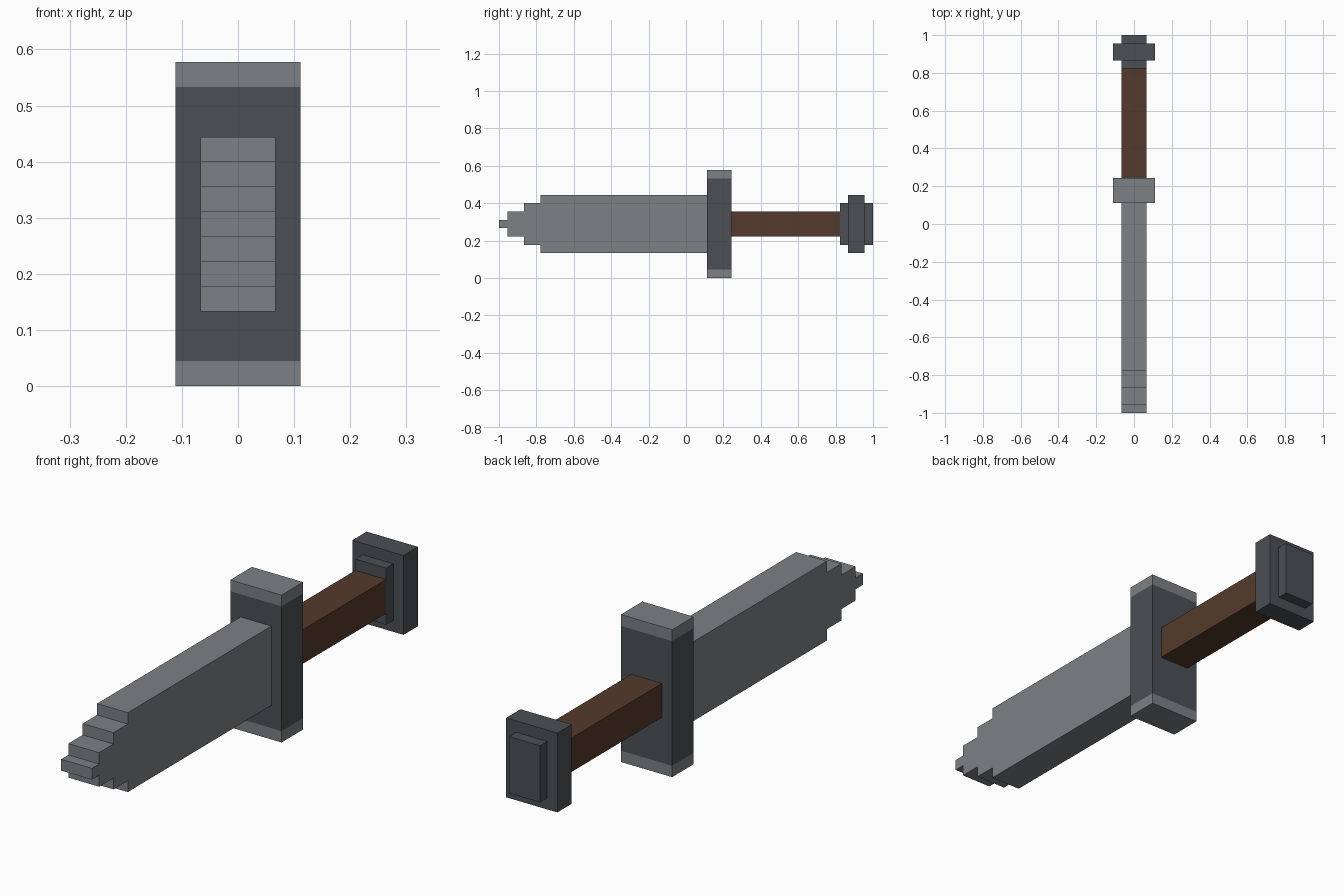
import bpy
import bmesh

U = 1 / 45          # one modelling cell
MID = 13            # height of the long axis, in cells

cube = bpy.data.objects.get("Cube")
if cube:
    bpy.data.objects.remove(cube, do_unlink=True)


def make_material(name, rgb):
    mat = bpy.data.materials.new(name)
    mat.use_nodes = True
    colour = (*rgb, 1.0)
    mat.diffuse_color = colour
    node = next(n for n in mat.node_tree.nodes if n.type == 'BSDF_PRINCIPLED')
    node.inputs["Base Color"].default_value = colour
    return mat


steel = make_material("light steel", (0.205, 0.220, 0.232))
iron = make_material("dark iron", (0.070, 0.080, 0.090))
wood = make_material("brown wood", (0.088, 0.042, 0.025))


def finish(name, bm, mat):
    bmesh.ops.recalc_face_normals(bm, faces=bm.faces)
    mesh = bpy.data.meshes.new(name)
    bm.to_mesh(mesh)
    bm.free()
    mesh.materials.append(mat)
    obj = bpy.data.objects.new(name, mesh)
    bpy.context.collection.objects.link(obj)
    return obj


def box(name, mat, half_width, y0, y1, half_height, z=MID):
    """Block centred on x, given in cells."""
    bm = bmesh.new()
    bmesh.ops.create_cube(bm, size=1)
    for v in bm.verts:
        v.co.x *= 2 * half_width * U
        v.co.y = ((y0 + y1) / 2 + v.co.y * (y1 - y0)) * U
        v.co.z = (z + v.co.z * 2 * half_height) * U
    return finish(name, bm, mat)


# Blade: stepped half profile mirrored about the axis, then extruded sideways
steps = [(-45, 1), (-43, 3), (-39, 5), (-35, 7)]
upper = []
for i, (y, h) in enumerate(steps):
    end = steps[i + 1][0] if i + 1 < len(steps) else 5
    upper += [(y, h), (end, h)]
outline = upper + [(y, -h) for y, h in reversed(upper)]
bm = bmesh.new()
side = bm.faces.new([bm.verts.new((-3 * U, y * U, (MID + h) * U)) for y, h in outline])
extruded = bmesh.ops.extrude_face_region(bm, geom=[side])["geom"]
bmesh.ops.translate(bm, vec=(6 * U, 0, 0),
                    verts=[g for g in extruded if isinstance(g, bmesh.types.BMVert)])
finish("blade", bm, steel)

# Crossguard with pale end caps
box("guard", iron, 5, 5, 11, 11)
for label, z in (("lower", 1), ("upper", 25)):
    box("guard_cap_" + label, steel, 5, 5, 11, 1, z)

# Grip
box("grip", wood, 3, 11, 37, 3)

# Pommel
box("pommel_collar", iron, 3, 37, 39, 5)
box("pommel_block", iron, 5, 39, 43, 7)
box("pommel_end", iron, 3, 43, 45, 5)
